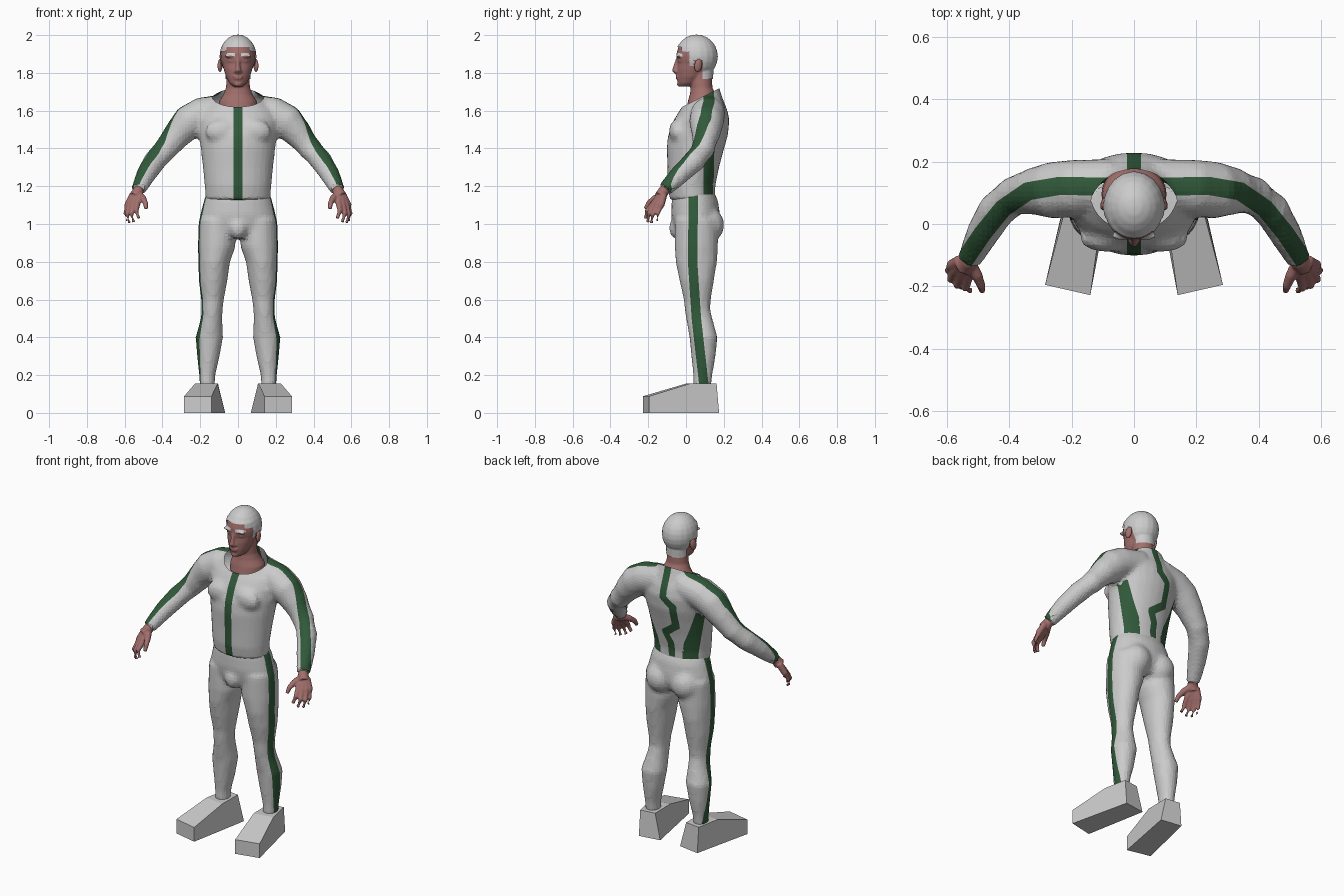
import bpy, bmesh, math
from mathutils import Vector, Matrix, Quaternion

if "Cube" in bpy.data.objects:
    bpy.data.objects.remove(bpy.data.objects["Cube"])

def material(name, rgb):
    m = bpy.data.materials.new(name)
    m.diffuse_color = (*rgb, 1)
    m.use_nodes = True
    m.node_tree.nodes["Principled BSDF"].inputs["Base Color"].default_value = m.diffuse_color
    return m

SKIN = material("skin", (0.36, 0.16, 0.15))
GREEN = material("green", (0.03, 0.10, 0.042))
CLOTH = material("cloth", (0.8, 0.8, 0.8))

def make(bm, name, mats=(), smooth=False):
    me = bpy.data.meshes.new(name)
    bm.to_mesh(me)
    bm.free()
    for m in mats:
        me.materials.append(m)
    if smooth:
        me.shade_smooth()
    ob = bpy.data.objects.new(name, me)
    bpy.context.collection.objects.link(ob)
    return ob

def loft(bm, rings, n=20):
    """Closed skin through rings of (centre, rx, ry, rotation)."""
    loops = []
    for c, rx, ry, q in rings:
        loops.append([bm.verts.new(Vector(c) + q @ Vector((rx * math.cos(t), ry * math.sin(t), 0)))
                      for t in (2 * math.pi * i / n for i in range(n))])
    faces = [bm.faces.new(loops[0]), bm.faces.new(loops[-1])]
    for a, b in zip(loops, loops[1:]):
        faces += [bm.faces.new((a[i], a[(i + 1) % n], b[(i + 1) % n], b[i])) for i in range(n)]
    bmesh.ops.recalc_face_normals(bm, faces=faces)

def stack(bm, rows, n=28):
    """Level rings: z, front y, back y, half width, centre x."""
    loft(bm, [((x, (f + b) / 2, z), w, (b - f) / 2, Quaternion()) for z, f, b, w, x in rows], n)

def tube(bm, pts, s=1, n=16):
    """Round tube along (x, y, z, radius) points; s=-1 mirrors it."""
    ps = [Vector((s * p[0], p[1], p[2])) for p in pts]
    rings = []
    for i, p in enumerate(ps):
        t = ps[min(i + 1, len(ps) - 1)] - ps[max(i - 1, 0)]
        q = Vector((0, 0, 1)).rotation_difference(t.normalized())
        rings.append((p, pts[i][3], pts[i][3], q))
    loft(bm, rings, n)

def blob(bm, c, r):
    bmesh.ops.create_uvsphere(bm, u_segments=18, v_segments=12, radius=1,
                              matrix=Matrix.Translation(c) @ Matrix.Diagonal((*r, 1)))

def fuse(bm, name, voxel, steps, mats, smooth=False):
    """Merge overlapping pieces into one soft skin."""
    ob = make(bm, name)
    mod = ob.modifiers.new("fuse", 'REMESH')
    mod.mode, mod.voxel_size = 'VOXEL', voxel
    mod = ob.modifiers.new("soften", 'SMOOTH')
    mod.factor, mod.iterations = 0.5, steps
    me = bpy.data.meshes.new_from_object(ob.evaluated_get(bpy.context.evaluated_depsgraph_get()))
    ob.modifiers.clear()
    ob.data = me
    me.materials.clear()
    for m in mats:
        me.materials.append(m)
    if smooth:
        me.shade_smooth()
    return ob

def stripe(ob, path, axes, half, facing):
    """Cut a band along a projected path and colour it."""
    bm = bmesh.new()
    bm.from_mesh(ob.data)
    facing = Vector(facing).normalized()
    a, b = axes
    segs = [(Vector(p), Vector(q)) for p, q in zip(path, path[1:])]

    def dist(f, p, q):
        c = f.calc_center_median()
        if f.normal.dot(facing) < 0.1 or c.x * facing.x < 0:
            return 9
        c = Vector((c[a], c[b]))
        t = max(0, min(1, (c - p).dot(q - p) / (q - p).length_squared))
        return (c - p - t * (q - p)).length

    for p, q in segs:
        d = (q - p).normalized()
        no2 = Vector((-d.y, d.x))
        for s in (half, -half):
            co, no = Vector(), Vector()
            co[a], co[b] = p + no2 * s
            no[a], no[b] = no2
            fs = [f for f in bm.faces if dist(f, p, q) < half + 0.02]
            geom = fs + list({e for f in fs for e in f.edges}) + list({v for f in fs for v in f.verts})
            bmesh.ops.bisect_plane(bm, geom=geom, dist=1e-5, plane_co=co, plane_no=no)
            bm.normal_update()
    for f in bm.faces:
        if min(dist(f, p, q) for p, q in segs) < half:
            f.material_index = 1
    bm.to_mesh(ob.data)
    bm.free()

def patch(src, name, keep, lift, mat):
    """Lift part of a surface off as its own shell."""
    bm = bmesh.new()
    bm.from_mesh(src.data)
    bmesh.ops.delete(bm, geom=[f for f in bm.faces if not keep(f.calc_center_median())], context='FACES')
    bm.normal_update()
    for v in bm.verts:
        v.co += v.normal * lift
    make(bm, name, (mat,), True)

# jacket: torso, chest and sleeves
bm = bmesh.new()
stack(bm, [(1.125, -.085, .155, .172, 0), (1.2, -.097, .155, .176, 0), (1.3, -.098, .175, .186, 0),
           (1.4, -.102, .202, .197, 0), (1.47, -.095, .222, .207, 0), (1.55, -.065, .23, .215, 0),
           (1.6, -.035, .22, .2, 0), (1.65, 0, .2, .15, 0), (1.69, .01, .185, .115, 0), (1.73, .02, .175, .1, 0)])
for s in (1, -1):
    tube(bm, [(.06, .13, 1.61, .08), (.19, .115, 1.58, .092), (.26, .108, 1.54, .092), (.32, .105, 1.475, .076),
              (.385, .09, 1.395, .063), (.44, .045, 1.335, .06), (.485, -.03, 1.265, .053), (.528, -.115, 1.18, .039)], s)
    blob(bm, (s * .085, -.045, 1.49), (.09, .045, .065))
jacket = fuse(bm, "jacket", .016, 2, (CLOTH, GREEN))

# slanted neck opening
bm = bmesh.new()
bm.from_mesh(jacket.data)
co, no = Vector((0, .02, 1.64)), Vector((0, -.5, 1)).normalized()
bmesh.ops.bisect_plane(bm, geom=bm.verts[:] + bm.edges[:] + bm.faces[:], plane_co=co, plane_no=no)
bmesh.ops.delete(bm, geom=[f for f in bm.faces if (f.calc_center_median() - co).dot(no) > 0
                           and abs(f.calc_center_median().x) < .14], context='FACES')
bm.to_mesh(jacket.data)
bm.free()

# jacket stripes: front, zigzag back, sleeves
stripe(jacket, [(0, 1.0), (0, 1.75)], (0, 2), .023, (0, -1, 0))
stripe(jacket, [(0, 1.78), (0, 1.55), (-.06, 1.5), (-.06, 1.37), (.02, 1.31), (-.01, 1.25), (-.01, 1.18)],
       (0, 2), .022, (0, 1, 0))
for s in (1, -1):
    stripe(jacket, [(s * x, y) for x, y in ((.1, .12), (.24, .122), (.34, .105), (.42, .05), (.485, -.03), (.56, -.14))],
           (0, 1), .029, (s * .6, .1, .8))

# trousers: pelvis, seat and legs
bm = bmesh.new()
stack(bm, [(.93, -.03, .14, .17, 0), (.96, -.055, .165, .2, 0), (1.0, -.07, .18, .207, 0), (1.05, -.078, .18, .2, 0),
           (1.12, -.076, .17, .182, 0), (1.17, -.07, .15, .165, 0)])
blob(bm, (0, -.045, .98), (.05, .045, .06))
for s in (1, -1):
    blob(bm, (s * .085, .11, .995), (.09, .093, .095))
    stack(bm, [(z, f, b, w, s * x) for z, f, b, w, x in (
        (.14, .036, .134, .04, .163), (.2, .037, .14, .043, .163), (.3, .028, .157, .06, .157),
        (.4, .018, .167, .073, .152), (.5, .0, .14, .057, .14), (.55, -.008, .128, .056, .137),
        (.6, -.012, .132, .06, .135), (.7, -.035, .148, .076, .132), (.8, -.055, .165, .084, .126),
        (.88, -.06, .17, .1, .113), (1.02, -.06, .17, .1, .108))], 20)
trousers = fuse(bm, "trousers", .016, 2, (CLOTH, GREEN))
for s in (1, -1):
    stripe(trousers, [(.04, 1.25), (.035, .8), (.055, .5), (.098, .12)], (1, 2), .025, (s, 0, 0))

# shoes: plain wedge blocks
for s, side in ((1, "left"), (-1, "right")):
    bm = bmesh.new()
    sole = [(.285, -.195), (.14, -.228), (.068, .155), (.2, .175)]
    top = [(.228, .02), (.108, 0), (.106, .15), (.2, .162)]
    lo = [bm.verts.new((s * x, y, 0)) for x, y in sole]
    toe = [bm.verts.new((s * x, y, .088)) for x, y in sole[:2]]
    hi = [bm.verts.new((s * x, y, .155)) for x, y in top]
    for f in (lo, hi, (lo[0], lo[1], toe[1], toe[0]), (toe[0], toe[1], hi[1], hi[0]),
              (lo[2], lo[3], hi[3], hi[2]), (lo[1], lo[2], hi[2], hi[1], toe[1]),
              (lo[3], lo[0], toe[0], hi[0], hi[3])):
        bm.faces.new(f)
    bmesh.ops.recalc_face_normals(bm, faces=bm.faces[:])
    make(bm, side + "_shoe")

# hands: palm, four curled fingers and thumb
fingers = [((.532, -.165, 1.115), (.54, -.205, 1.07), (.525, -.214, 1.03)),
           ((.553, -.162, 1.105), (.566, -.197, 1.055), (.552, -.203, 1.01)),
           ((.572, -.15, 1.10), (.587, -.178, 1.05), (.575, -.183, 1.005)),
           ((.584, -.132, 1.10), (.596, -.15, 1.055), (.587, -.152, 1.015))]
for s, side in ((1, "left"), (-1, "right")):
    bm = bmesh.new()
    tube(bm, [(.51, -.08, 1.21, .027), (.53, -.12, 1.172, .029), (.545, -.135, 1.145, .033)], s)
    for k, f in enumerate(fingers):
        r = .0135 if k < 3 else .0115
        tube(bm, [(.537 + .006 * k, -.13 + .004 * k, 1.155, .02), (*f[0], .018), (*f[1], r), (*f[2], r * .8)], s, 12)
    tube(bm, [(.525, -.125, 1.155, .02), (.503, -.165, 1.135, .018), (.49, -.198, 1.11, .014),
              (.486, -.215, 1.08, .01)], s, 12)
    fuse(bm, side + "_hand", .005, 2, (SKIN,), True)

# head: neck, face, skull and features
bm = bmesh.new()
stack(bm, [(1.6, 0, .19, .105, 0), (1.65, .01, .18, .1, 0), (1.685, .02, .16, .078, 0), (1.72, .025, .14, .064, 0),
           (1.77, .02, .138, .06, 0), (1.83, .02, .14, .06, 0)])
stack(bm, [(1.728, -.034, .03, .026, 0), (1.745, -.044, .06, .045, 0), (1.78, -.046, .09, .064, 0),
           (1.82, -.047, .11, .076, 0), (1.862, -.042, .12, .083, 0), (1.9, -.05, .13, .086, 0), (1.94, -.04, .12, .08, 0)])
blob(bm, (0, .056, 1.887), (.093, .107, .11))
tube(bm, [(0, -.042, 1.88, .009), (0, -.054, 1.84, .011), (0, -.06, 1.815, .015), (0, -.045, 1.8, .013)])
blob(bm, (0, -.046, 1.781), (.026, .009, .006))
blob(bm, (0, -.045, 1.77), (.022, .009, .006))
blob(bm, (0, -.036, 1.74), (.02, .012, .013))
for s in (1, -1):
    blob(bm, (s * .036, -.036, 1.889), (.034, .014, .009))
    blob(bm, (s * .036, -.03, 1.863), (.017, .01, .007))
    blob(bm, (s * .013, -.05, 1.807), (.009, .011, .008))
head = fuse(bm, "head", .006, 2, (SKIN,), True)

# ears
for s, side in ((1, "left"), (-1, "right")):
    bm = bmesh.new()
    blob(bm, (0, 0, 0), (.012, .021, .035))
    bmesh.ops.transform(bm, verts=bm.verts[:], matrix=Matrix.Translation((s * .095, .065, 1.84))
                        @ Matrix.Rotation(s * .3, 4, 'Z') @ Matrix.Rotation(-.15, 4, 'X'))
    make(bm, side + "_ear", (SKIN,), True)

# close-cropped hair and eyebrows lifted from the head
def in_hair(c):
    for limit, low in ((-.02, 1.935), (.02, 1.91), (.042, 1.84), (.085, 1.87)):
        if c.y < limit:
            return c.z > low
    return c.z > 1.765

def in_brow(c):
    u = abs(c.x)
    return c.y < 0 and .015 < u < .066 and abs(c.z - 1.897 + 4 * (u - .04) ** 2) < .007

patch(head, "hair", in_hair, .006, CLOTH)
patch(head, "eyebrows", in_brow, .002, CLOTH)
